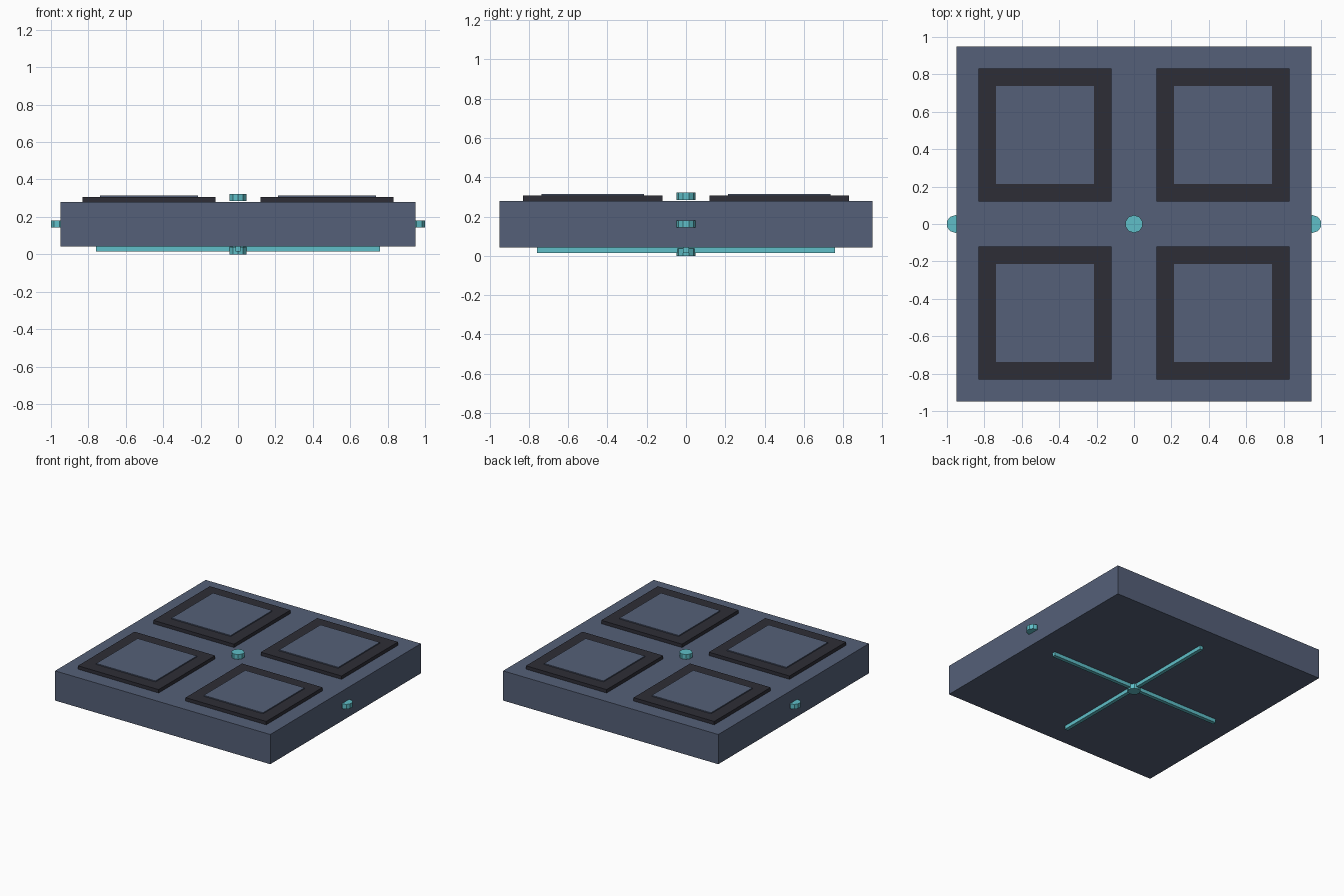
import bpy

cube = bpy.data.objects.get("Cube")
if cube:
    bpy.data.objects.remove(cube, do_unlink=True)


def material(name, rgb):
    m = bpy.data.materials.new(name)
    m.use_nodes = True
    m.diffuse_color = (*rgb, 1)
    m.node_tree.nodes["Principled BSDF"].inputs["Base Color"].default_value = (*rgb, 1)
    return m


slate = material("slate_blue", (0.09, 0.117, 0.188))
charcoal = material("charcoal", (0.027, 0.027, 0.037))
teal = material("teal", (0.115, 0.52, 0.58))


def finish(name, mat):
    ob = bpy.context.object
    ob.name = name
    ob.data.materials.append(mat)
    return ob


def box(name, mat, x, y, bottom, size_x, size_y, height):
    bpy.ops.mesh.primitive_cube_add(size=1, location=(x, y, bottom + height / 2))
    ob = finish(name, mat)
    ob.scale = (size_x, size_y, height)
    bpy.ops.object.transform_apply(location=False, rotation=False, scale=True)


def stud(name, x, bottom):
    bpy.ops.mesh.primitive_cylinder_add(vertices=10, radius=0.0475, depth=0.038,
                                        location=(x, 0, bottom + 0.019))
    finish(name, teal)


# Main slab
box("slab", slate, 0, 0, 0.043, 1.9, 1.9, 0.237)

# Four raised dark tiles, each with a lighter plate on top
for side, sx in (("left", 1), ("right", -1)):
    for end, sy in (("front", -1), ("back", 1)):
        x, y = 0.475 * sx, 0.475 * sy
        box(f"{end}_{side}_tile", charcoal, x, y, 0.28, 0.712, 0.712, 0.027)
        box(f"{end}_{side}_plate", slate, x, y, 0.307, 0.523, 0.523, 0.008)
    # Side stud
    stud(f"{side}_stud", 0.955 * sx, 0.143)

# Studs at the centre of the top and underside
stud("top_stud", 0, 0.285)
stud("bottom_stud", 0, 0)

# Crossed strips on the underside
box("cross_strip_x", teal, 0, 0, 0.0143, 1.52, 0.0285, 0.0285)
box("cross_strip_y", teal, 0, 0, 0.0143, 0.0285, 1.52, 0.0285)
